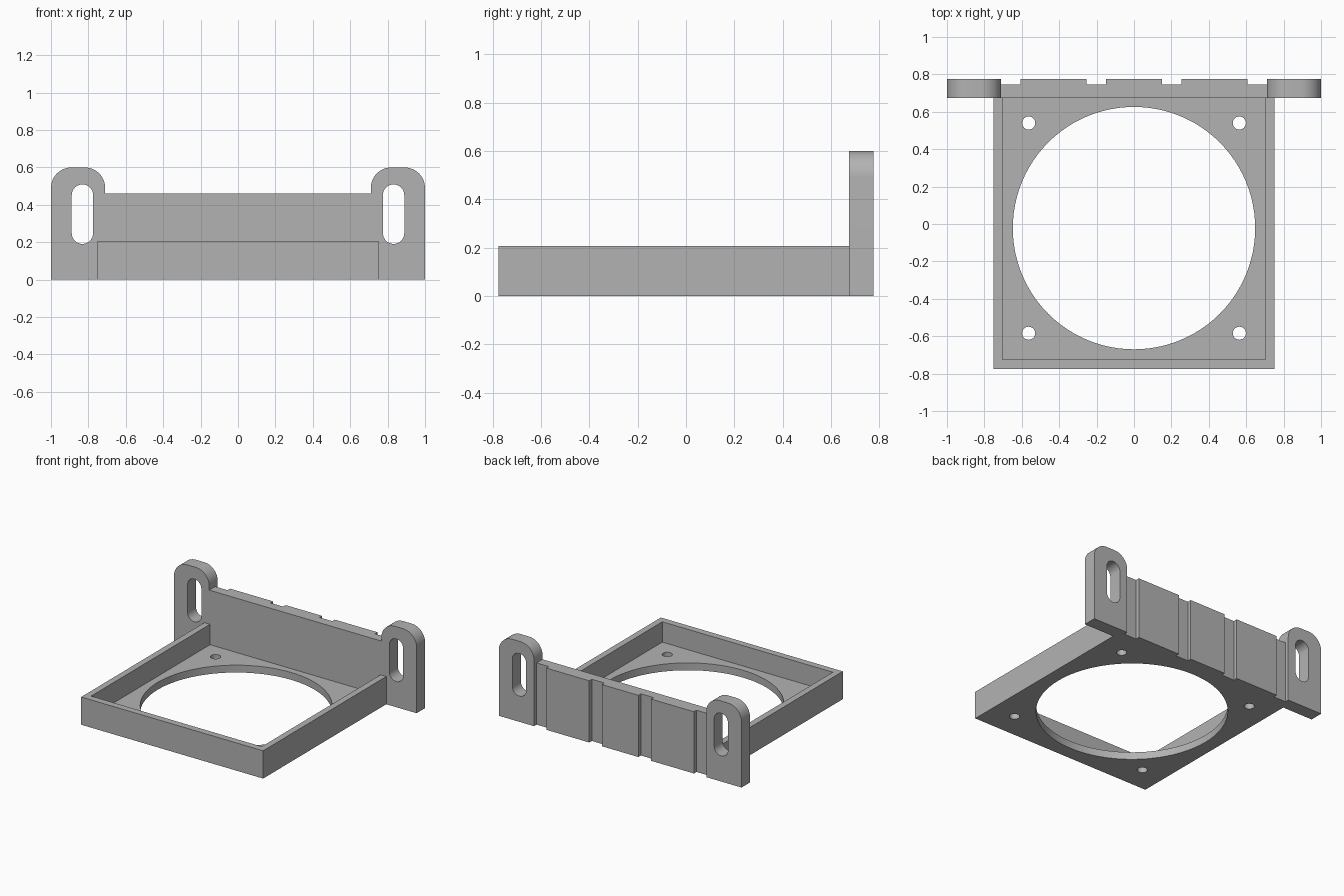
import bpy
import bmesh
from math import cos, sin, pi, radians
from mathutils import Vector

cube = bpy.data.objects.get("Cube")
if cube:
    bpy.data.objects.remove(cube, do_unlink=True)

grey = bpy.data.materials.new("plain grey")
grey.use_nodes = True
colour = (0.45, 0.45, 0.45, 1)
grey.diffuse_color = colour
grey.node_tree.nodes["Principled BSDF"].inputs["Base Color"].default_value = colour


def arc(cx, cy, r, start, end, steps):
    """Points along an arc, angles in degrees."""
    angles = [radians(start + (end - start) * i / steps) for i in range(steps + 1)]
    return [(cx + r * cos(a), cy + r * sin(a)) for a in angles]


def prism(name, outline, low, high, upright=False):
    """Extrude an outline along z, or along y when upright (outline is x, z)."""
    bm = bmesh.new()
    place = (lambda a, b: (a, low, b)) if upright else (lambda a, b: (a, b, low))
    face = bm.faces.new([bm.verts.new(place(a, b)) for a, b in outline])
    grown = bmesh.ops.extrude_face_region(bm, geom=[face])
    offset = Vector((0, high - low, 0) if upright else (0, 0, high - low))
    bmesh.ops.translate(bm, vec=offset,
                        verts=[v for v in grown["geom"] if isinstance(v, bmesh.types.BMVert)])
    bmesh.ops.recalc_face_normals(bm, faces=bm.faces)
    mesh = bpy.data.meshes.new(name)
    bm.to_mesh(mesh)
    bm.free()
    mesh.materials.append(grey)
    obj = bpy.data.objects.new(name, mesh)
    bpy.context.collection.objects.link(obj)
    return obj


def rect(x0, x1, y0, y1):
    return [(x0, y0), (x1, y0), (x1, y1), (x0, y1)]


def circle(x, y, r, steps):
    return arc(x, y, r, 0, 360, steps)[:-1]


def finish(obj, cutters):
    """Cut all cutters out, apply, and shade with sharp edges kept."""
    bpy.ops.object.select_all(action="DESELECT")
    obj.select_set(True)
    bpy.context.view_layer.objects.active = obj
    for cutter in cutters:
        cutter.hide_render = True
        mod = obj.modifiers.new("cut", "BOOLEAN")
        mod.operation = "DIFFERENCE"
        mod.solver = "EXACT"
        mod.object = cutter
        bpy.ops.object.modifier_apply(modifier=mod.name)
        bpy.data.objects.remove(cutter, do_unlink=True)
    bpy.ops.object.shade_smooth_by_angle(angle=radians(30))


FRONT, JOIN, BACK = -0.775, 0.675, 0.775
MID = -0.022

# Open tray with a large round opening and four screw holes
tray = prism("tray", rect(-0.75, 0.75, FRONT, JOIN), 0, 0.207)
cuts = [prism("cavity", rect(-0.703, 0.703, FRONT + 0.05, JOIN + 0.1), 0.055, 0.4),
        prism("round_opening", circle(0, MID, 0.648, 96), -0.1, 0.3)]
for sx in (-1, 1):
    for sy in (-1, 1):
        cuts.append(prism("screw_hole", circle(sx * 0.563, MID + sy * 0.562, 0.035, 24), -0.1, 0.3))
finish(tray, cuts)

# Upright back plate with a rounded ear at each end
half = [(1, 0)]
half += arc(0.89, 0.49, 0.11, 0, 90, 12)
half += arc(0.82, 0.49, 0.11, 90, 180, 12)
half += [(0.71, 0.46)]
outline = half + [(-x, z) for x, z in reversed(half)]
plate = prism("back_plate", outline, JOIN, BACK, upright=True)

# Mounting slots through the ears and grooves down the rear face
cuts = []
for s in (-1, 1):
    slot = arc(s * 0.832, 0.452, 0.057, 0, 180, 16) + arc(s * 0.832, 0.248, 0.057, 180, 360, 16)
    cuts.append(prism("mounting_slot", slot, JOIN - 0.1, BACK + 0.1, upright=True))
    for inner, outer in ((0.15, 0.255), (0.608, 0.71)):
        x0, x1 = sorted((s * inner, s * outer))
        cuts.append(prism("rear_groove", rect(x0, x1, BACK - 0.03, BACK + 0.1), -0.1, 0.462))
finish(plate, cuts)
